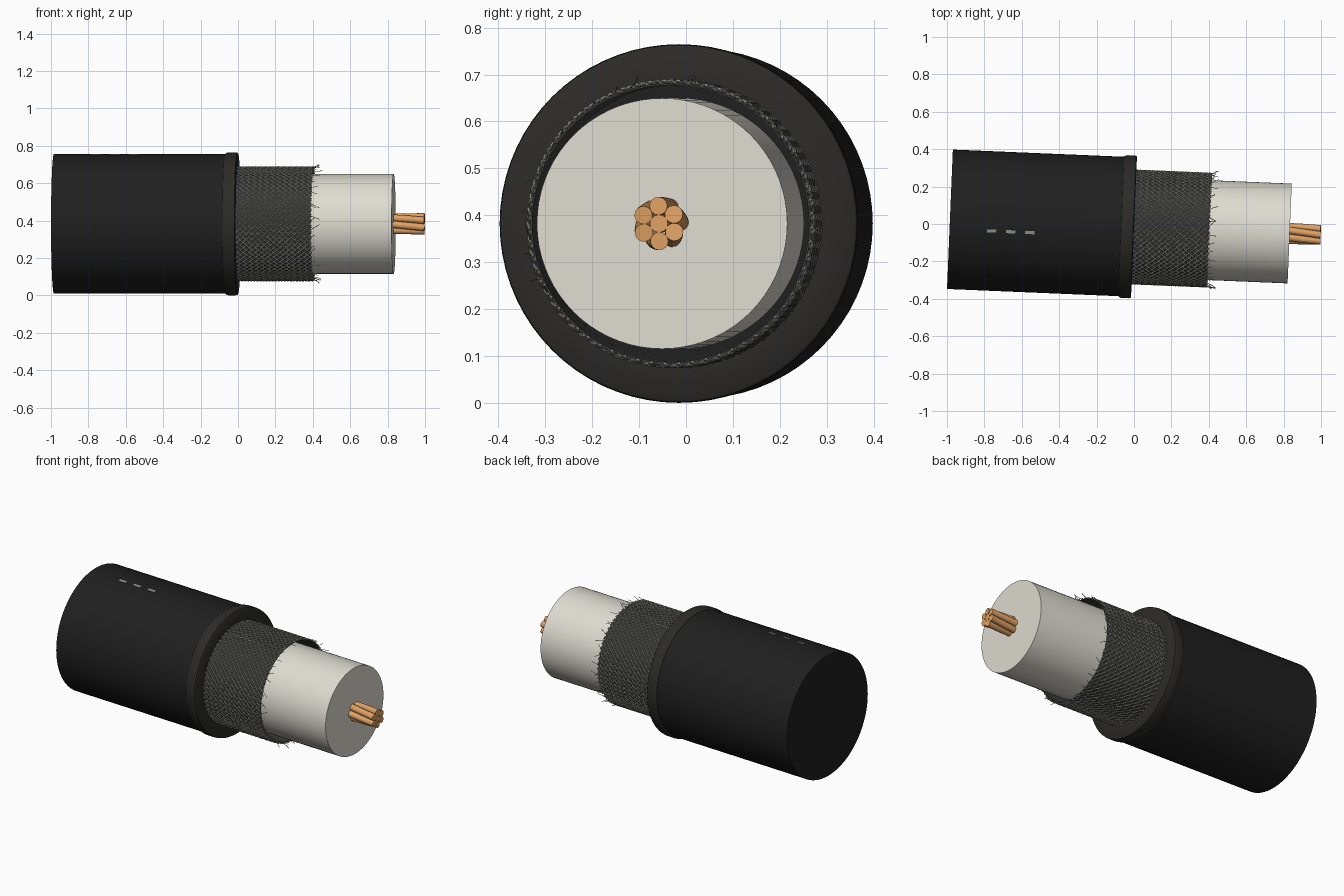
import bpy, bmesh, random
from math import sin, cos, pi, tau, radians
from mathutils import Vector, Matrix

if "Cube" in bpy.data.objects:
    bpy.data.objects.remove(bpy.data.objects["Cube"])

random.seed(4)
# Cable axis is local x, yawed slightly in the frame
FRAME = Matrix.Translation((0, -0.016, 0.3825)) @ Matrix.Rotation(radians(-2.4), 4, 'Z')


def material(name, rgb):
    m = bpy.data.materials.new(name)
    m.diffuse_color = (*rgb, 1)
    m.use_nodes = True
    m.node_tree.nodes["Principled BSDF"].inputs["Base Color"].default_value = m.diffuse_color
    return m


BLACK = material("black_rubber", (0.014, 0.014, 0.014))
COLLAR = material("collar_rubber", (0.025, 0.024, 0.022))
WHITE = material("white_plastic", (0.74, 0.72, 0.64))
METAL = material("tinned_wire", (0.24, 0.24, 0.21))
DARK = material("braid_shadow", (0.05, 0.05, 0.045))
COPPER = material("copper", (0.75, 0.36, 0.13))
PRINT = material("grey_print", (0.3, 0.3, 0.28))


def finish(name, bm, mat, sharp=None):
    bmesh.ops.recalc_face_normals(bm, faces=bm.faces)
    me = bpy.data.meshes.new(name)
    bm.to_mesh(me)
    bm.free()
    me.materials.append(mat)
    ob = bpy.data.objects.new(name, me)
    bpy.context.collection.objects.link(ob)
    ob.matrix_world = FRAME
    if sharp is not None:
        bpy.ops.object.select_all(action='DESELECT')
        ob.select_set(True)
        bpy.context.view_layer.objects.active = ob
        bpy.ops.object.shade_smooth_by_angle(angle=radians(sharp))
    return ob


def lathe(name, profile, mat, closed=False, sharp=40, n=72):
    """Turn (x, radius) points round the cable axis; cap the ends if not closed."""
    bm = bmesh.new()
    rings = [[bm.verts.new((x, r * cos(tau * i / n), r * sin(tau * i / n)))
              for i in range(n)] for x, r in profile]
    pairs = list(zip(rings, rings[1:]))
    if closed:
        pairs.append((rings[-1], rings[0]))
    else:
        bm.faces.new(rings[0])
        bm.faces.new(rings[-1])
    for a, b in pairs:
        for i in range(n):
            j = (i + 1) % n
            bm.faces.new((a[i], a[j], b[j], b[i]))
    return finish(name, bm, mat, sharp)


def sweep(bm, pts, radius, sides):
    """Add a capped round wire along a list of points."""
    rings = []
    for k, p in enumerate(pts):
        t = (pts[min(k + 1, len(pts) - 1)] - pts[max(k - 1, 0)]).normalized()
        ref = Vector((0, p.y, p.z))
        if ref.length < 1e-4:
            ref = Vector((0, 0, 1))
        u = t.cross(ref).normalized()
        v = u.cross(t)
        rings.append([bm.verts.new(p + radius * (cos(tau * i / sides) * u + sin(tau * i / sides) * v))
                      for i in range(sides)])
    for a, b in zip(rings, rings[1:]):
        for i in range(sides):
            j = (i + 1) % sides
            bm.faces.new((a[i], a[j], b[j], b[i]))
    bm.faces.new(rings[0])
    bm.faces.new(rings[-1])


def polar(x, r, a):
    return Vector((x, r * cos(a), r * sin(a)))


# Outer jacket and the raised collar at its cut end
lathe("outer_jacket", [(-0.985, 0.373), (-0.003, 0.373)], BLACK)
lathe("jacket_collar", [(-0.068, 0.30), (-0.068, 0.374), (-0.060, 0.380), (-0.050, 0.382),
                        (-0.014, 0.382), (-0.004, 0.380), (0.0, 0.375), (0.0, 0.30)],
      COLLAR, closed=True)

# Insulating core
lathe("insulation", [(-0.01, 0.267), (0.833, 0.267)], WHITE)

# Braided shield: thin sleeve with two woven sets of wires over it
BRAID_END, N, TWIST, STEPS = 0.40, 64, 1.25, 64
lathe("braid_sleeve", [(-0.01, 0.295), (-0.01, 0.299), (BRAID_END, 0.299), (BRAID_END, 0.295)],
      DARK, closed=True)
bm = bmesh.new()
for way in (1, -1):
    for w in range(N):
        pts = []
        for k in range(STEPS + 1):
            f = k / STEPS
            r = 0.3015 + way * 0.0025 * cos(N * TWIST * f)
            pts.append(polar(-0.01 + f * (BRAID_END + 0.014), r, tau * w / N + way * TWIST * f))
        sweep(bm, pts, 0.0042, 4)
finish("braid_wires", bm, METAL, 60)

# Loose frayed ends of the braid
bm = bmesh.new()
for w in range(44):
    a = tau * (w + random.uniform(-0.4, 0.4)) / 44
    length, flare, turn = random.uniform(0.02, 0.05), random.uniform(-0.004, 0.022), random.uniform(-0.12, 0.12)
    pts = [polar(BRAID_END - 0.01 + (length + 0.01) * f, 0.302 + flare * f * f, a + turn * f)
           for f in (0, 0.33, 0.67, 1)]
    sweep(bm, pts, 0.0015, 4)
finish("frayed_wires", bm, METAL, 60)

# Twisted conductor: one centre strand and six around it
bm = bmesh.new()
for s in range(7):
    r = 0.0375 if s else 0.0
    pts = [polar(0.80 + 0.198 * f / 10, r, tau * s / 6 + 0.55 * f / 10) for f in range(11)]
    sweep(bm, pts, 0.0192, 16)
finish("copper_strands", bm, COPPER, 40)

# Three small print dashes on top of the jacket
bm = bmesh.new()
for i in range(3):
    place = (Matrix.Rotation(0.142, 4, 'X') @ Matrix.Translation((-0.76 + 0.102 * i, 0, 0.373))
             @ Matrix.Diagonal((0.05, 0.017, 0.006, 1)))
    bmesh.ops.create_cube(bm, size=1, matrix=place)
finish("print_dashes", bm, PRINT)
